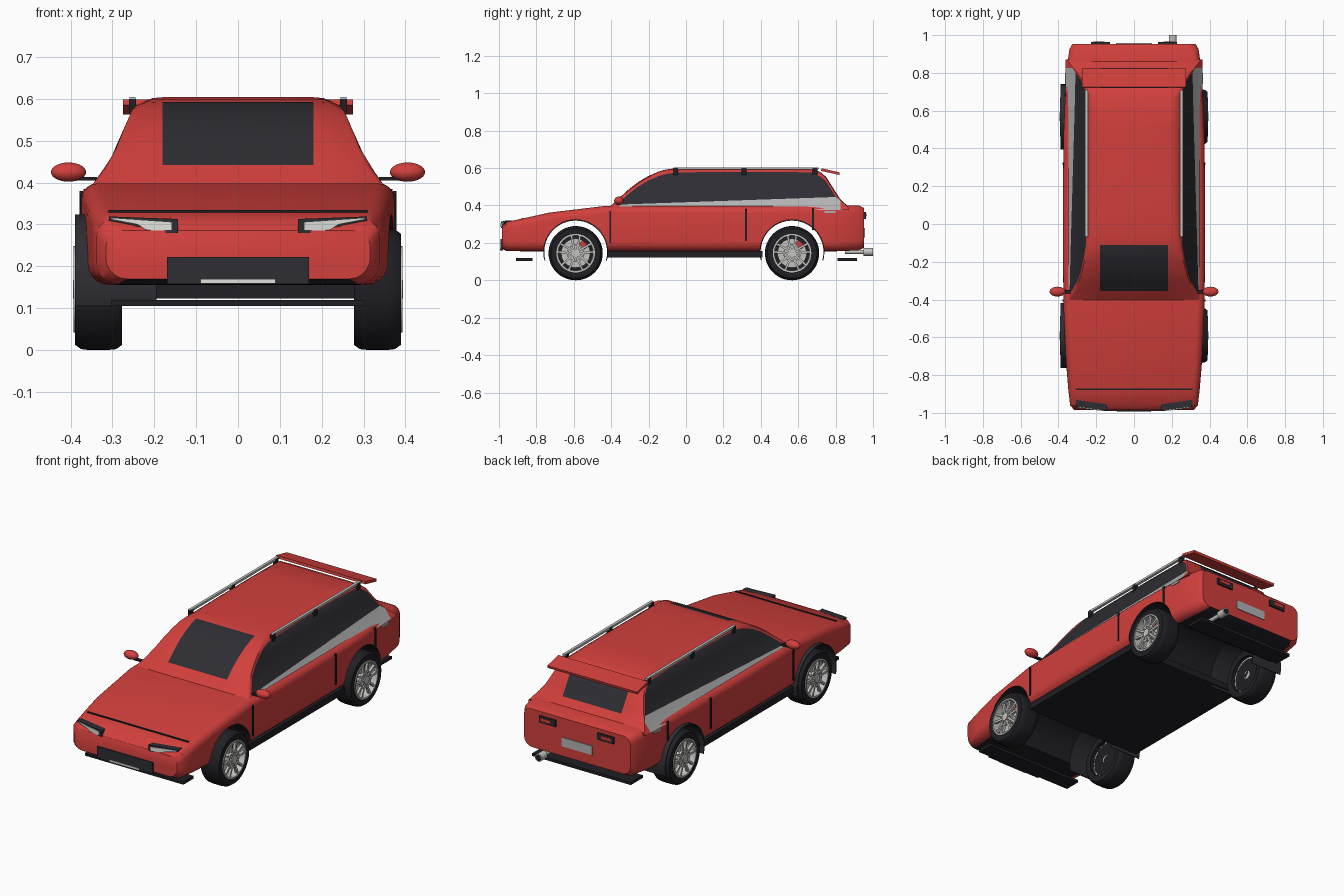
import bpy, bmesh, math
from mathutils import Vector, Matrix

if "Cube" in bpy.data.objects:
    bpy.data.objects.remove(bpy.data.objects["Cube"])


def material(name, *rgb):
    m = bpy.data.materials.new(name)
    m.use_nodes = True
    m.diffuse_color = (*rgb, 1)
    m.node_tree.nodes["Principled BSDF"].inputs["Base Color"].default_value = (*rgb, 1)
    return m


PAINT = material("red paint", .64, .05, .045)
GLASS = material("dark glass", .026, .026, .033)
TRIM = material("black trim", .014, .014, .018)
STRIPE = material("grey stripe", .45, .45, .45)
SILVER = material("silver metal", .55, .55, .53)
LENS = material("pale lens", .75, .75, .72)


def smooth(ob):
    bpy.ops.object.select_all(action='DESELECT')
    ob.select_set(True)
    bpy.context.view_layer.objects.active = ob
    bpy.ops.object.shade_smooth_by_angle(angle=math.radians(38))


def finish(name, bm, mats, shade=True):
    bmesh.ops.recalc_face_normals(bm, faces=bm.faces)
    me = bpy.data.meshes.new(name)
    bm.to_mesh(me)
    bm.free()
    for m in mats:
        me.materials.append(m)
    ob = bpy.data.objects.new(name, me)
    bpy.context.collection.objects.link(ob)
    if shade:
        smooth(ob)
    return ob


def loft(name, rings, mats, rule=None, wrap=False):
    """Skin closed rings of points; either cap the ends or join them."""
    bm = bmesh.new()
    rows = [[bm.verts.new(p) for p in r] for r in rings]
    n = len(rows[0])
    for i in range(len(rows) if wrap else len(rows) - 1):
        a, b = rows[i], rows[(i + 1) % len(rows)]
        for j in range(n):
            k = (j + 1) % n
            f = bm.faces.new((a[j], a[k], b[k], b[j]))
            f.material_index = rule(i, j) if rule else 0
    if not wrap:
        bm.faces.new(rows[0])
        bm.faces.new(rows[-1])
    return finish(name, bm, mats)


def box(name, center, size, mat, rot=None):
    bm = bmesh.new()
    mx = Matrix.Translation(center) @ (rot or Matrix()) @ Matrix.Diagonal((*size, 1))
    bmesh.ops.create_cube(bm, size=1, matrix=mx)
    return finish(name, bm, [mat], False)


def rod(name, a, b, r, mat, segs=32):
    a, b = Vector(a), Vector(b)
    d = b - a
    bm = bmesh.new()
    mx = Matrix.Translation((a + b) / 2) @ d.to_track_quat('Z', 'Y').to_matrix().to_4x4()
    bmesh.ops.create_cone(bm, cap_ends=True, segments=segs, radius1=r, radius2=r,
                          depth=d.length, matrix=mx)
    return finish(name, bm, [mat])


def interp(table, v):
    for (a, p), (b, q) in zip(table, table[1:]):
        if v <= b:
            return p + (q - p) * max(0, (v - a) / (b - a))
    return table[-1][1]


def mirrored(half, y):
    return [(x, y, z) for x, z in half] + [(-x, y, z) for x, z in reversed(half)]


# Lower body: stations of (y, half width, bottom, top)
HULL = [(-.985, .316, .17, .285), (-.96, .338, .157, .312), (-.875, .348, .155, .33),
        (-.73, .36, .155, .362), (-.43, .374, .155, .398), (0, .376, .155, .398),
        (.45, .374, .155, .398), (.8, .36, .155, .402), (.925, .342, .16, .4),
        (.953, .326, .175, .386)]
WIDTH = [(s[0], s[1]) for s in HULL]
STEPS = [math.pi / 2 * t / 5 for t in range(6)]


def hull_ring(y, w, low, top):
    r, q = .05, .04
    half = [(w - r + r * math.sin(t), low + r - r * math.cos(t)) for t in STEPS]
    half += [(w - q + q * math.cos(t), top - q + q * math.sin(t)) for t in STEPS]
    return mirrored(half, y)


last = 4 * len(STEPS) - 1
body = loft("lower_body", [hull_ring(*s) for s in HULL], [PAINT, TRIM],
            lambda i, j: int(j == last))

# Wheel tunnels cut across the body
AXLES = {"front": -.59, "rear": .567}
AXLE_Z = .145
for y in AXLES.values():
    cutter = rod("wheel_tunnel_cutter", (-.6, y, AXLE_Z + .008), (.6, y, AXLE_Z + .008), .171, PAINT, 64)
    cutter.data.materials.append(TRIM)
    for f in cutter.data.polygons:
        f.material_index = 1
    cutter.hide_render = True
    mod = body.modifiers.new("tunnel", 'BOOLEAN')
    mod.operation, mod.solver, mod.object = 'DIFFERENCE', 'EXACT', cutter
    bpy.context.view_layer.objects.active = body
    bpy.ops.object.modifier_apply(modifier=mod.name)
    bpy.data.objects.remove(cutter)
smooth(body)

# Cabin: side outline crossed with front outline
ROOF = [(-.41, .39), (-.355, .44), (-.3, .49), (-.25, .527), (-.2, .556), (-.15, .578),
        (-.11, .59), (-.05, .598), (.2, .602), (.5, .602), (.67, .598), (.72, .576),
        (.75, .55), (.8, .47), (.825, .432), (.87, .39)]
SIDE = [(.375, .362), (.412, .336), (.44, .313), (.47, .296), (.54, .268), (.58, .25), (.6, .212)]


def cabin_ring(y, top):
    band = min(.405 + .035 * (y + .355), top - .004)
    glass = max(band + .001, top - .022)
    heights = [.375] + [band + (glass - band) * t / 3 for t in range(4)] + [top - .006]
    half = [(interp(SIDE, z), z) for z in heights]
    half += [(interp(SIDE, top) - .008, top), (.18, top + .002)]
    return mirrored(half, y)


def cabin_rule(i, j):
    y = (ROOF[i][0] + ROOF[i + 1][0]) / 2
    k = min(j, 14 - j)
    if k == 7:
        return int(-.355 < y < -.11 or .72 < y < .825)
    if -.36 < y < .83 and 0 <= k <= 3:
        return 2 if k == 0 else 1
    return 0


loft("cabin", [cabin_ring(*s) for s in ROOF], [PAINT, GLASS, STRIPE], cabin_rule)

# Underside and bumper lips
box("floor_pan", (0, -.005, .14), (.73, .83, .035), TRIM)
box("front_splitter", (0, -.865, .112), (.605, .09, .015), TRIM)
box("rear_diffuser", (0, .863, .112), (.605, .105, .015), TRIM)

# Nose and tail details
box("hood_seam", (0, -.875, .33), (.62, .01, .008), TRIM)
box("grille", (0, -.985, .19), (.34, .012, .064), GLASS)
box("front_plate", (0, -.991, .164), (.18, .008, .011), LENS)
box("rear_plate", (0, .953, .255), (.19, .008, .05), STRIPE)
box("tailgate_seam", (0, .95, .382), (.36, .006, .005), TRIM)
rod("exhaust_pipe", (.205, .85, .152), (.205, .96, .152), .011, SILVER)
rod("exhaust_tip", (.205, .95, .152), (.205, 1, .152), .021, SILVER)
rod("exhaust_bore", (.205, .99, .152), (.205, 1.001, .152), .016, TRIM)
box("roof_spoiler", (0, .772, .581), (.55, .1, .014), PAINT, Matrix.Rotation(-.22, 4, 'X'))


def lamp(name, outline, s, front, depth, mat):
    rings = [[(s * x, -.989 + (x - .145) * .14 + d, z) for x, z in outline]
             for d in (front, front + depth)]
    loft(name, rings, [mat])


HOUSING = [(.143, .279), (.225, .279), (.25, .298), (.308, .309), (.308, .319), (.143, .313)]
LAMP = [(.158, .286), (.218, .286), (.24, .3), (.303, .312), (.303, .316), (.158, .306)]


def lathe(name, profile, center, s, mat, segs=48):
    """Spin a closed (radius, x) profile about the axle."""
    rings = []
    for i in range(segs):
        a = math.tau * i / segs
        rings.append([(s * x, center + r * math.cos(a), AXLE_Z + r * math.sin(a)) for r, x in profile])
    loft(name, rings, [mat], wrap=True)


TYRE = [(.1, .28), (.133, .277), (.143, .291), (.145, .31), (.145, .358), (.143, .375), (.133, .389), (.1, .388)]
RIM = [(.092, .3), (.103, .3), (.103, .393), (.094, .393)]
INNER_RING = [(.04, .377), (.047, .377), (.047, .389), (.04, .389)]


def wheel(label, y, s):
    lathe(label + "_tyre", TYRE, y, s, TRIM)
    lathe(label + "_rim", RIM, y, s, SILVER)
    lathe(label + "_spoke_ring", INNER_RING, y, s, SILVER)
    disc = lambda part, x0, x1, r, m: rod(label + part, (s * x0, y, AXLE_Z), (s * x1, y, AXLE_Z), r, m)
    disc("_back_plate", .3, .31, .1, TRIM)
    disc("_brake_disc", .325, .338, .078, SILVER)
    disc("_hub", .3, .394, .022, SILVER)
    turn = Matrix.Rotation(math.radians(45), 4, 'X')
    box(label + "_caliper", (s * .345, y + .043, AXLE_Z + .045), (.03, .045, .026), PAINT,
        turn @ Matrix.Rotation(math.pi / 2, 4, 'X'))
    # Twin spokes that splay outward
    for i in range(5):
        for side in (-1, 1):
            a = math.tau * i / 5 + math.pi / 2
            rot = Matrix.Rotation(a + side * .2, 4, 'X')
            off = rot @ Vector((0, .057, side * .004))
            box(label + "_spoke", (s * .382, y + off.y, AXLE_Z + off.z), (.014, .078, .011), SILVER, rot)


for s, side in ((1, "left"), (-1, "right")):
    for end, y in AXLES.items():
        wheel(f"{side}_{end}", y, s)
    lamp(side + "_headlight_housing", HOUSING, s, 0, .035, GLASS)
    lamp(side + "_headlight_lens", LAMP, s, -.004, .008, LENS)
    box(side + "_tail_light", (s * .178, .955, .347), (.1, .016, .036), GLASS)
    box(side + "_tail_lens", (s * .185, .962, .349), (.06, .008, .016), PAINT)

    # Door seams and side markers
    for y, low, high in ((-.405, .2, .37), (.32, .21, .38), (.68, .27, .385)):
        box(side + "_door_seam", (s * interp(WIDTH, y), y, (low + high) / 2), (.008, .01, high - low), TRIM)
    box(side + "_side_marker", (s * interp(WIDTH, .77), .77, .365), (.009, .058, .012), STRIPE)

    # Mirrors
    bm = bmesh.new()
    bmesh.ops.create_uvsphere(bm, u_segments=24, v_segments=14, radius=1,
                              matrix=Matrix.Translation((s * .405, -.358, .425)) @ Matrix.Diagonal((.042, .026, .023, 1)))
    finish(side + "_mirror", bm, [PAINT])
    box(side + "_mirror_arm", (s * .362, -.358, .409), (.05, .018, .009), TRIM)

    # Roof rails on posts
    box(side + "_roof_rail", (s * .252, .322, .598), (.015, .775, .012), SILVER)
    for y in (-.055, .31, .69):
        box(side + "_rail_post", (s * .252, y, .582), (.017, .026, .036), TRIM)

# Arch liners standing proud on the right side
for end, y in AXLES.items():
    rings = []
    for i in range(33):
        a = -.27 + (math.pi + .54) * i / 32
        rings.append([(x, y + r * math.cos(a), AXLE_Z + .006 + r * math.sin(a))
                      for x, r in ((-.39, .168), (-.39, .173), (-.195, .173), (-.195, .168))])
    loft(f"right_{end}_arch_liner", rings, [GLASS])
